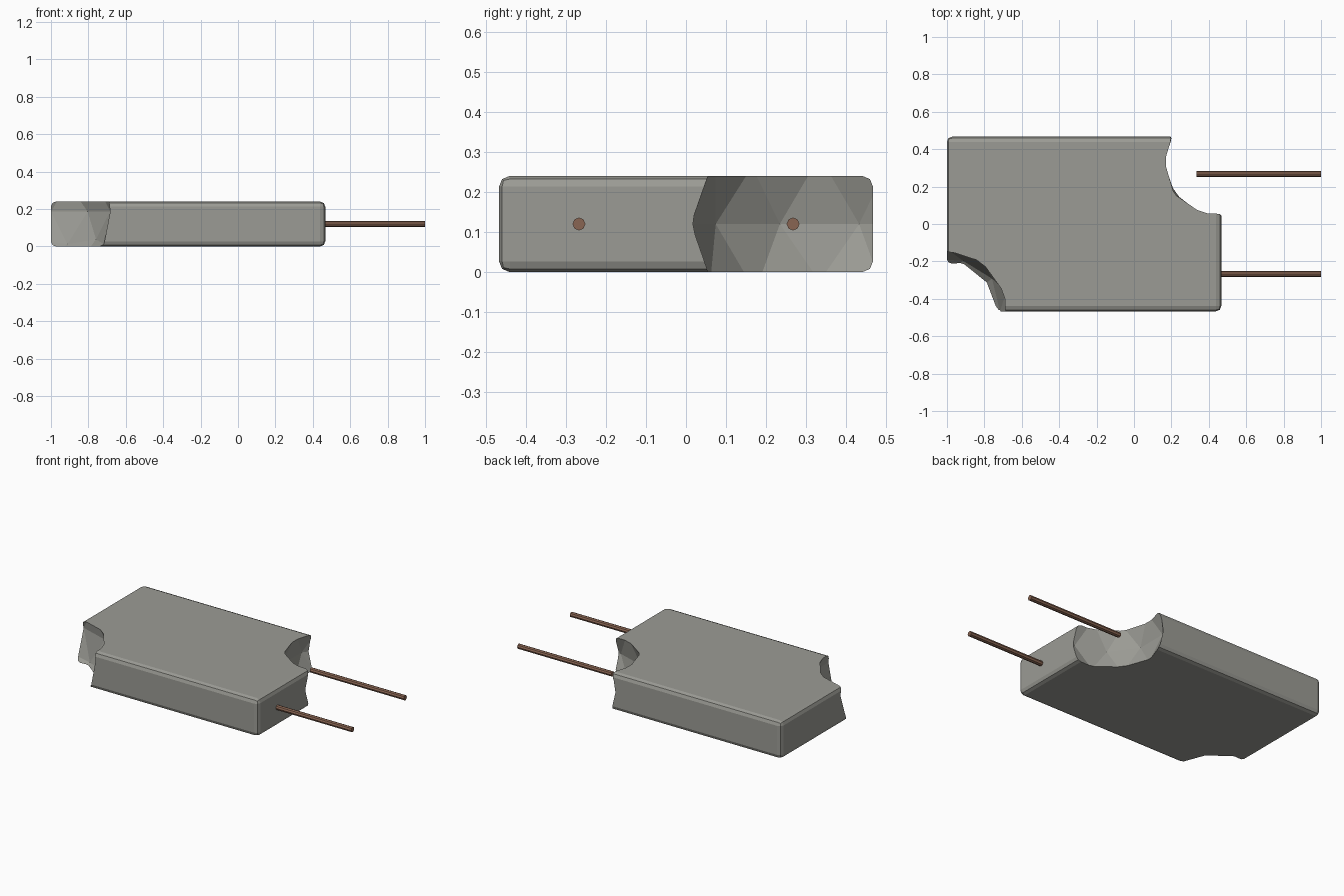
import bpy, math

if "Cube" in bpy.data.objects:
    bpy.data.objects.remove(bpy.data.objects["Cube"])


def material(name, rgb):
    m = bpy.data.materials.new(name)
    m.diffuse_color = (*rgb, 1)
    m.use_nodes = True
    m.node_tree.nodes["Principled BSDF"].inputs["Base Color"].default_value = m.diffuse_color
    return m


concrete = material("concrete grey", (0.33, 0.33, 0.30))
rust = material("rusty steel", (0.25, 0.13, 0.085))


def apply(obj, mod):
    bpy.context.view_layer.objects.active = obj
    bpy.ops.object.modifier_apply(modifier=mod.name)


# Slab with rounded edges
bpy.ops.mesh.primitive_cube_add(size=1, location=(-0.267, 0, 0.12))
slab = bpy.context.object
slab.name = "concrete_slab"
slab.scale = (1.467, 0.933, 0.24)
bpy.ops.object.transform_apply(location=True, rotation=False, scale=True)
slab.data.materials.append(concrete)
bevel = slab.modifiers.new("rounded edges", 'BEVEL')
bevel.width = 0.027
bevel.segments = 2
apply(slab, bevel)

# Broken corners, bitten out with faceted balls
for radius, centre in ((0.32, (0.453, 0.333, 0.12)), (0.333, (-1.0, -0.467, 0.187))):
    bpy.ops.mesh.primitive_ico_sphere_add(subdivisions=2, radius=radius, location=centre)
    bite = bpy.context.object
    bite.data.materials.append(concrete)
    cut = slab.modifiers.new("broken corner", 'BOOLEAN')
    cut.operation = 'DIFFERENCE'
    cut.solver = 'EXACT'
    cut.object = bite
    apply(slab, cut)
    bpy.data.objects.remove(bite)

# Reinforcing bars along x
for side, y in (("front", -0.267), ("back", 0.267)):
    bpy.ops.mesh.primitive_cylinder_add(vertices=8, radius=0.016, depth=0.667,
                                        location=(0.6665, y, 0.12),
                                        rotation=(0, math.pi / 2, 0))
    bar = bpy.context.object
    bar.name = side + "_reinforcing_bar"
    bar.data.materials.append(rust)
